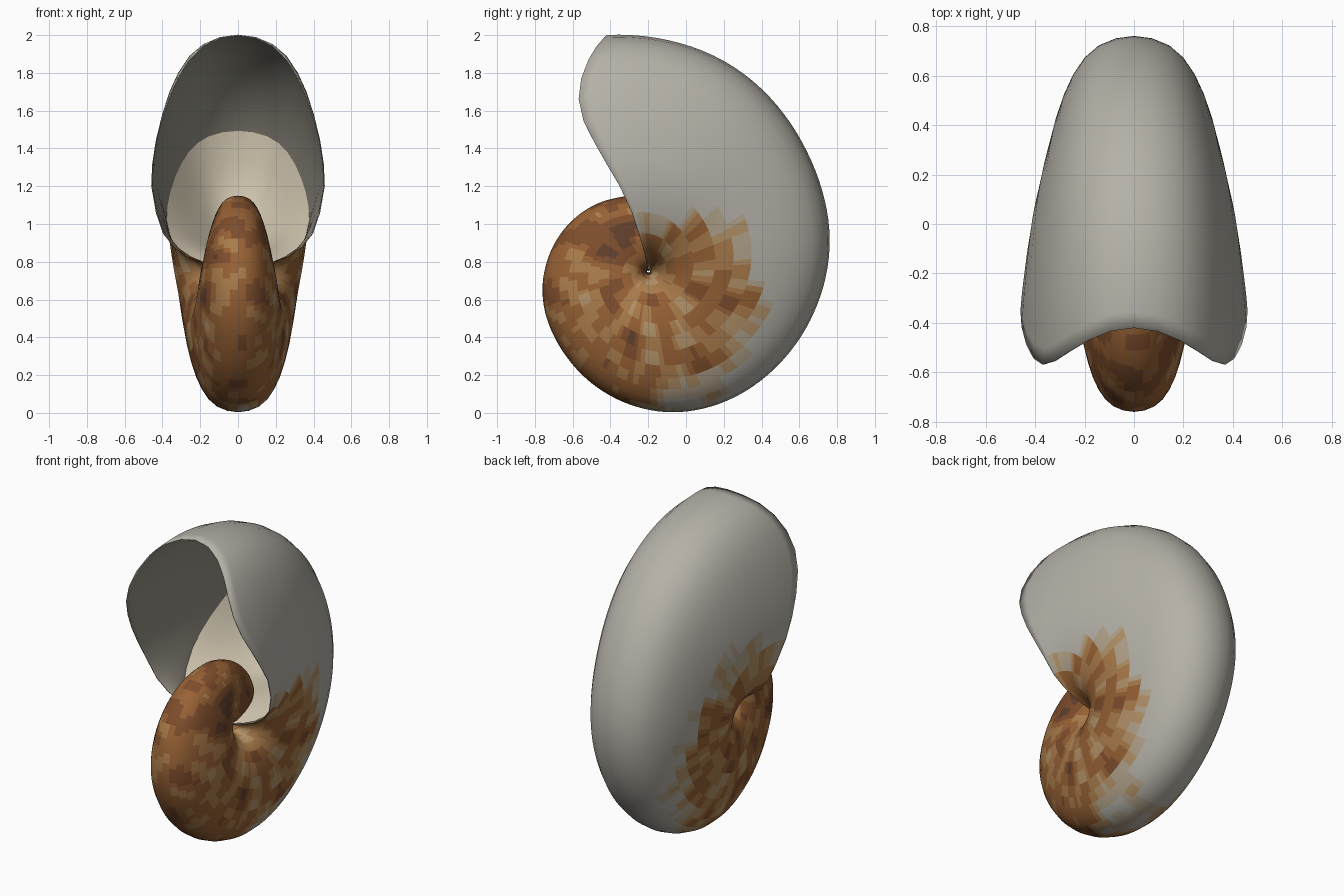
import bpy, math
from mathutils import Vector, noise

if "Cube" in bpy.data.objects:
    bpy.data.objects.remove(bpy.data.objects["Cube"])

CY, CZ = -0.2, 0.75          # coiling axis of the shell

# outer radius against coil angle in degrees
RADIUS = [(-420, .25), (-320, .34), (-249, .418), (-214, .483), (-190, .53),
          (-167, .575), (-137, .618), (-117, .663), (-98, .712), (-81, .757),
          (-60, .80), (-39, .841), (-21, .884), (-6, .927), (10, .977),
          (29, 1.025), (41, 1.065), (56, 1.128), (70, 1.185), (84, 1.225),
          (100, 1.27), (115, 1.30)]
# half width of a whorl against radius fraction
WIDTH = [(.01, .18), (.03, .38), (.06, .58), (.10, .74), (.16, .87), (.25, .95),
         (.37, 1), (.47, .985), (.57, .945), (.67, .88), (.76, .80), (.84, .70),
         (.91, .57), (.96, .41), (.99, .21), (1, 0)]
# angle of the aperture lip against radius fraction
LIP = [(0, 100), (.16, 104), (.29, 106), (.44, 110.7), (.64, 113.7),
       (.76, 112), (.86, 108.4), (.95, 103.5), (1, 100)]


def lerp(table, v):
    for (a, p), (b, q) in zip(table, table[1:]):
        if v <= b:
            return p + (q - p) * (v - a) / (b - a)
    return table[-1][1]


def radius(t):
    return sum(lerp(RADIUS, t + d) for d in (-8, -4, 0, 4, 8)) / 5 if t < 90 else lerp(RADIUS, t)


def place(t, f, side):
    r = radius(t)
    a = math.radians(t)
    return (side * .357 * r * lerp(WIDTH, f),
            CY + f * r * math.cos(a), CZ + f * r * math.sin(a))


def material(name, rgb):
    m = bpy.data.materials.new(name)
    m.diffuse_color = (*rgb, 1)
    m.use_nodes = True
    m.node_tree.nodes["Principled BSDF"].inputs["Base Color"].default_value = m.diffuse_color
    return m


def make(name, verts, faces, mats):
    me = bpy.data.meshes.new(name)
    me.from_pydata(verts, [], faces)
    for m in mats:
        me.materials.append(m)
    for p in me.polygons:
        p.use_smooth = True
    ob = bpy.data.objects.new(name, me)
    bpy.context.collection.objects.link(ob)
    return ob


# pale shell darkening to brown in even steps, then the inside wall
ramp = [(.46, .44, .39), (.45, .37, .26), (.45, .29, .14), (.40, .20, .07),
        (.31, .12, .035), (.21, .075, .025), (.12, .05, .025)]
shades = [material("shell_shade_%d" % i, c) for i, c in enumerate(ramp)]
inner = material("inner_wall", (.30, .28, .23))
cream = material("cream", (.62, .55, .42))

# section points: one flank, over the keel, down the other flank
section = [(f, -1) for f, w in WIDTH] + [(f, 1) for f, w in reversed(WIDTH[:-1])]
n = len(section)

# coiled shell wall
STEP = 3
angles = [-332 + STEP * i for i in range(145)]
verts, faces, tint = [], [], []
for t in angles:
    s = min(1, max(0, (t - 30) / 70))
    for f, side in section:
        verts.append(place(t + (lerp(LIP, f) - 100) * s * s, f, side))
for i in range(len(angles) - 1):
    for j in range(n - 1):
        a = i * n + j
        quad = (a, a + n, a + n + 1, a + 1)
        faces.append(quad)
        # mottled early whorl fading to pale shell near the aperture
        c = sum((Vector(verts[k]) for k in quad), Vector()) / 4
        t, f = angles[i], section[j][0]
        mottle = noise.noise(c * 9)
        if t < -100:
            v = 3.9 + 2.6 * mottle - .9 * max(0, f - .85) / .15 * mottle
            v += .7 if t < -200 else 0
        else:
            limit = .64 - t / 230
            v = min(3.3, (limit - f) * 16 + 1) + 3 * mottle
            if limit - f < -.15:
                v = 0
        tint.append(int(min(6, max(0, round(v)))))
shell = make("coiled_shell", verts, faces, shades + [inner])
for p, c in zip(shell.data.polygons, tint):
    p.material_index = c
wall = shell.modifiers.new("wall", 'SOLIDIFY')
wall.thickness = .006
wall.offset = -1
wall.material_offset = len(shades)
wall.material_offset_rim = 0

# concave partition closing the living chamber
RINGS = 7
verts, faces = [], []
for k in range(RINGS + 1):
    q = k / RINGS
    t = 44 - 30 * (1 - q * q)
    r = radius(t)
    a = math.radians(t)
    for f, side in section:
        x = side * .354 * r * lerp(WIDTH, f) * q
        rr = r * (.55 + (f * .992 - .55) * q)
        verts.append((x, CY + rr * math.cos(a), CZ + rr * math.sin(a)))
for k in range(RINGS):
    for j in range(n):
        a, b = k * n + j, k * n + (j + 1) % n
        faces.append((a, b, b + n, a + n) if k else (a, b + n, a + n))
make("chamber_partition", verts, faces, [cream])
